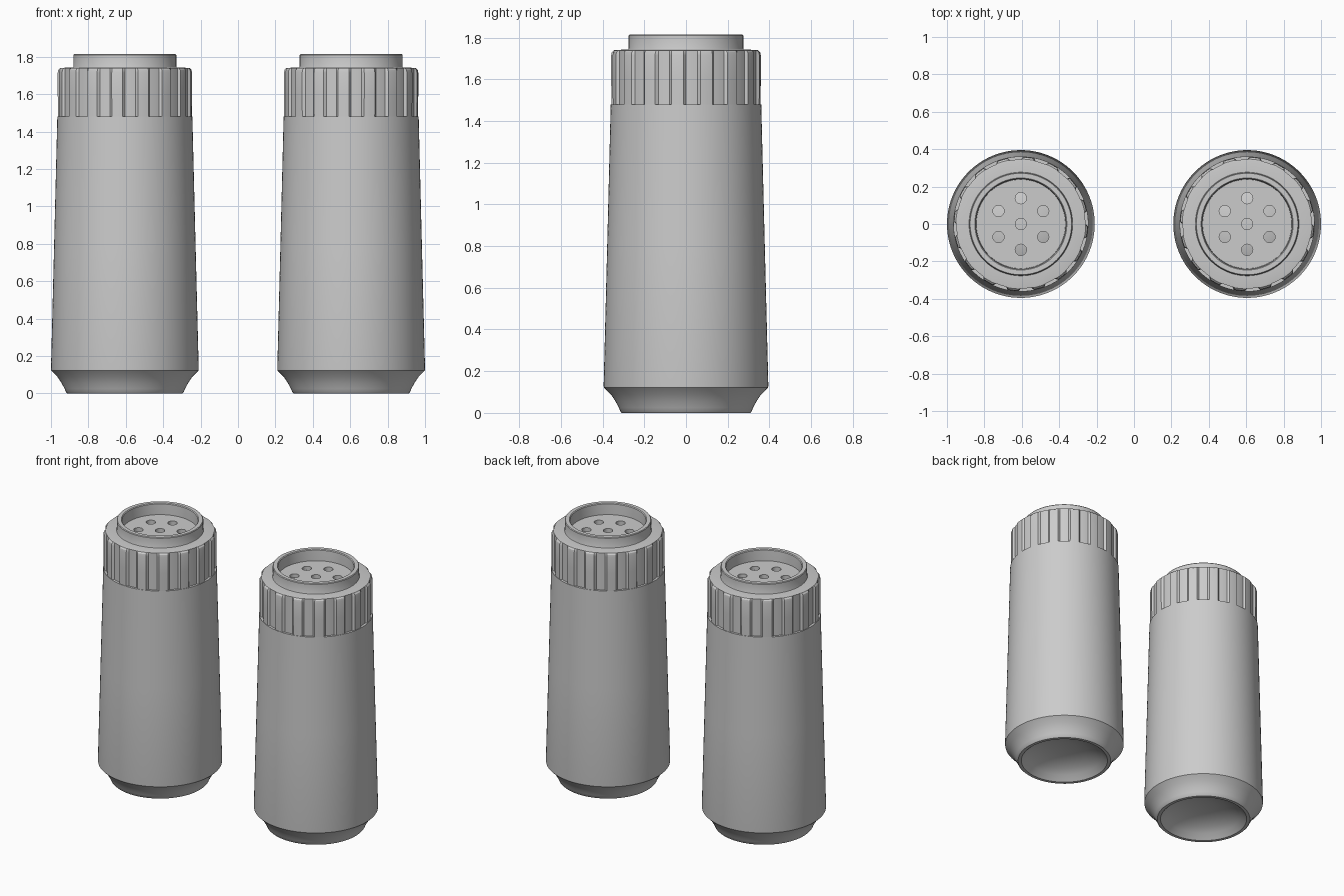
import bpy, bmesh
from math import sin, cos, pi, radians

if "Cube" in bpy.data.objects:
    bpy.data.objects.remove(bpy.data.objects["Cube"])

CENTRES = {"left": -0.605, "right": 0.605}


def lathe(name, profile, seg=96, radius_fn=None):
    """Revolve (r, z) points around z; radius_fn may vary r by angle."""
    bm = bmesh.new()
    rings = []
    for i, (r, z) in enumerate(profile):
        if r == 0:
            rings.append([bm.verts.new((0, 0, z))] * seg)
            continue
        ring = []
        for k in range(seg):
            a = 2 * pi * k / seg
            q = radius_fn(i, r, k) if radius_fn else r
            ring.append(bm.verts.new((q * cos(a), q * sin(a), z)))
        rings.append(ring)
    for lo, hi in zip(rings, rings[1:]):
        for k in range(seg):
            n = (k + 1) % seg
            bm.faces.new(dict.fromkeys((lo[k], lo[n], hi[n], hi[k])))
    bmesh.ops.recalc_face_normals(bm, faces=bm.faces)
    mesh = bpy.data.meshes.new(name)
    bm.to_mesh(mesh)
    bm.free()
    ob = bpy.data.objects.new(name, mesh)
    bpy.context.collection.objects.link(ob)
    return ob


def activate(ob):
    bpy.ops.object.select_all(action='DESELECT')
    ob.select_set(True)
    bpy.context.view_layer.objects.active = ob


# Tapered body with flared foot and domed recess underneath
body = lathe("body", [
    (0, 0.10), (0.08, 0.096), (0.15, 0.083), (0.21, 0.06), (0.25, 0.035),
    (0.28, 0.006), (0.287, 0), (0.308, 0), (0.314, 0.006), (0.322, 0.025),
    (0.338, 0.055), (0.36, 0.088), (0.388, 0.116), (0.394, 0.122),
    (0.395, 0.13), (0.378, 0.80), (0.361, 1.48), (0.33, 1.48)])

# Screw cap: 16 grip grooves around the side, smooth raised rim on top
GROOVES, STEPS = 16, 12
SEG = GROOVES * STEPS
cap_profile = [
    (0.335, 1.48), (0.358, 1.48), (0.359, 1.60), (0.359, 1.715),
    (0.356, 1.73), (0.347, 1.739), (0.335, 1.741), (0.277, 1.743),
    (0.275, 1.748), (0.275, 1.81), (0.271, 1.815), (0.246, 1.815),
    (0.241, 1.81), (0.238, 1.735), (0.238, 1.71)]


def grip(i, r, k):
    in_groove = k % STEPS < 6
    return min(r, 0.345) if in_groove and 1 <= i <= 5 else r


cap = lathe("cap", cap_profile, SEG, grip)

# Perforated plate inside the rim
plate = lathe("sprinkle_plate", [(0, 1.71), (0.239, 1.71), (0.239, 1.737), (0, 1.737)])
holes = [(0, 0)] + [(0.138 * cos(radians(30 + 60 * k)), 0.138 * sin(radians(30 + 60 * k)))
                    for k in range(6)]
for x, y in holes:
    bpy.ops.mesh.primitive_cylinder_add(vertices=32, radius=0.03, depth=0.2,
                                        location=(x, y, 1.72))
    cutter = bpy.context.object
    cutter.name = "hole_cutter"
    cutter.hide_render = True
    activate(plate)
    mod = plate.modifiers.new("hole", 'BOOLEAN')
    mod.operation = 'DIFFERENCE'
    mod.solver = 'EXACT'
    mod.object = cutter
    bpy.ops.object.modifier_apply(modifier=mod.name)
    bpy.data.objects.remove(cutter, do_unlink=True)

# Smooth each part, then place the two shakers side by side
for part in (body, cap, plate):
    activate(part)
    bpy.ops.object.shade_smooth_by_angle(angle=radians(32))
    base = part.name
    twin = part.copy()
    bpy.context.collection.objects.link(twin)
    for ob, (side, x) in zip((part, twin), CENTRES.items()):
        ob.name = f"{side}_{base}"
        ob.location.x = x
